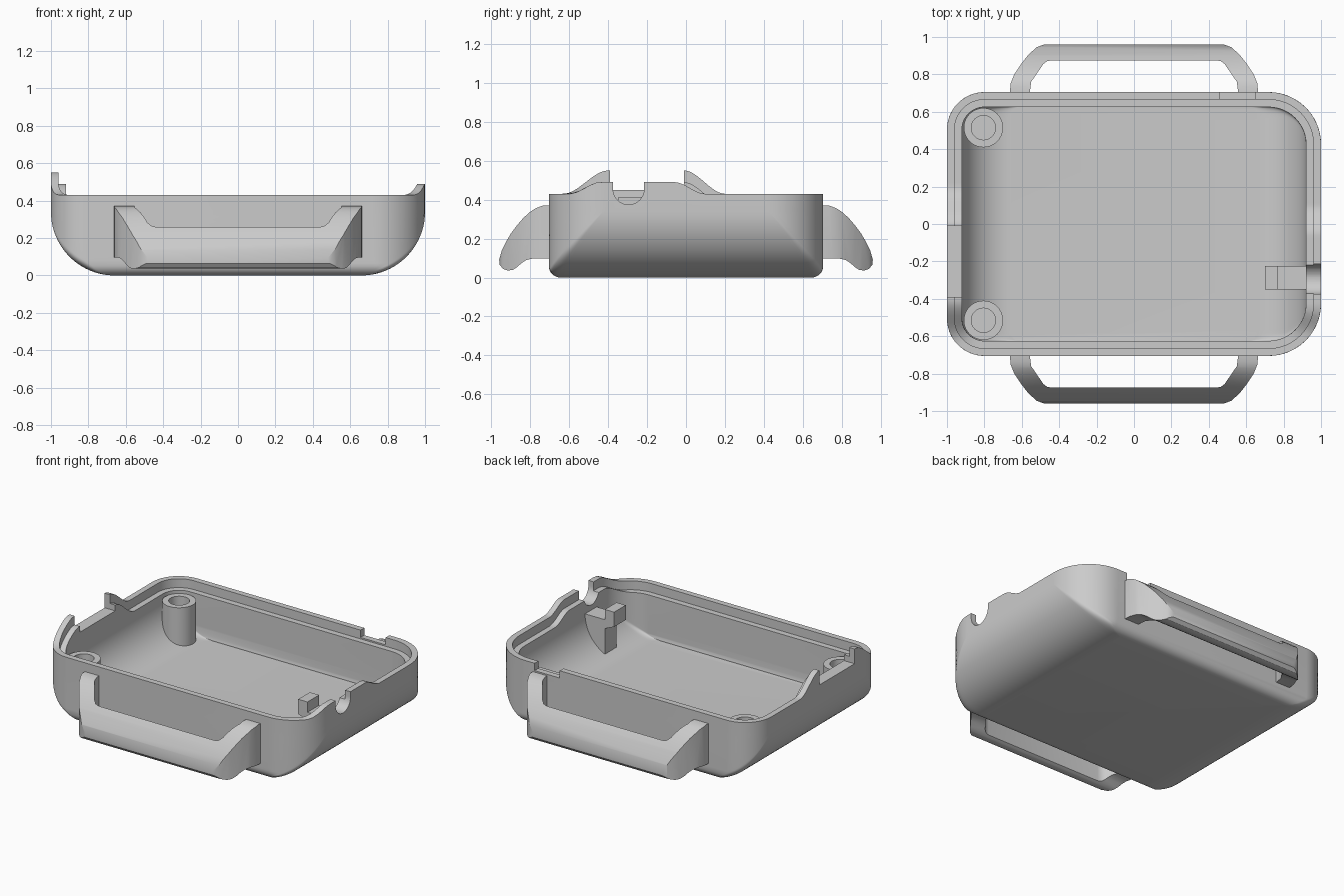
import bpy, bmesh
from math import sin, cos, pi, sqrt, atan2

if "Cube" in bpy.data.objects:
    bpy.data.objects.remove(bpy.data.objects["Cube"])

FLOOR, RIM, LEDGE, R_IN = 0.08, 0.43, 0.06, 0.26


def make(name, bm):
    bmesh.ops.remove_doubles(bm, verts=bm.verts, dist=0.0003)
    bmesh.ops.recalc_face_normals(bm, faces=bm.faces)
    me = bpy.data.meshes.new(name)
    bm.to_mesh(me)
    bm.free()
    ob = bpy.data.objects.new(name, me)
    bpy.context.collection.objects.link(ob)
    return ob


def loft(name, rings):
    """Skin equal-length closed rings and cap both ends."""
    bm = bmesh.new()
    vs = [[bm.verts.new(p) for p in r] for r in rings]
    n = len(vs[0])
    for a, b in zip(vs, vs[1:]):
        for i in range(n):
            j = (i + 1) % n
            bm.faces.new((a[i], a[j], b[j], b[i]))
    bm.faces.new(vs[0])
    bm.faces.new(vs[-1])
    return make(name, bm)


def prism(name, pts, axis, lo, hi):
    place = {'x': lambda a, b, t: (t, a, b),
             'y': lambda a, b, t: (a, t, b),
             'z': lambda a, b, t: (a, b, t)}[axis]
    return loft(name, [[place(a, b, t) for a, b in pts] for t in (lo, hi)])


def rect(a0, a1, b0, b1):
    return [(a0, b0), (a1, b0), (a1, b1), (a0, b1)]


def boolean(ob, other, op):
    m = ob.modifiers.new(op, 'BOOLEAN')
    m.object, m.operation, m.solver = other, op, 'EXACT'
    bpy.context.view_layer.objects.active = ob
    bpy.ops.object.modifier_apply(modifier=m.name)
    bpy.data.objects.remove(other)


def smooth(ob):
    bpy.ops.object.select_all(action='DESELECT')
    ob.select_set(True)
    bpy.context.view_layer.objects.active = ob
    bpy.ops.object.shade_smooth_by_angle(angle=0.55)


def fillet(z, z0, r):
    """Inset of a wall at height z above a bottom fillet of radius r."""
    d = max(0, r - (z - z0))
    return r - sqrt(max(0, r * r - d * d))


def corner(r, inset, hx, hy, q):
    """Quarter outline: big plan arc trimmed at x = hx, blended with radius q."""
    cx, cy, r = 1 - r, .705 - r, r - inset
    qx = hx - q
    d = max(0, qx - cx)
    qy = cy + sqrt(max(0, (r - q) ** 2 - d * d))
    phi = atan2(qy - cy, d)
    pts = [(qx + q * cos(phi * k / 6), qy + q * sin(phi * k / 6)) for k in range(7)]
    if qx > cx:
        for k in range(1, 13):
            a = phi + (pi / 2 - phi) * k / 12
            pts.append((cx + r * cos(a), cy + r * sin(a)))
    else:
        pts += [pts[-1]] * 12
    return [(x, min(y, hy)) for x, y in pts]


def section(inset, z, z0, rx, ry):
    """Closed tray outline at height z; larger corners on the right."""
    hx = 1 - inset - fillet(z, z0, rx)
    hy = .705 - inset - fillet(z, z0, ry)
    q = .06 - inset / 4
    rt, lf = corner(.28, inset, hx, hy, q), corner(.2, inset, hx, hy, q)
    out = rt + [(-x, y) for x, y in reversed(lf)]
    out += [(-hx, lf[0][1] * (1 - k / 30)) for k in range(1, 60)]
    out += [(-x, -y) for x, y in lf] + [(x, -y) for x, y in reversed(rt)]
    out += [(hx, rt[0][1] * (k / 30 - 1)) for k in range(1, 60)]
    return [(x, y, z) for x, y in out]


def step(a, b, t):
    t = min(1, max(0, (t - a) / (b - a)))
    return t * t * (3 - 2 * t)


def rim(x, y):
    if x < 0:
        return RIM + .12 * step(-.63, -.40, y) * (1 - step(-.01, .2, y))
    return RIM + .06 * step(-.6, -.44, y) * (1 - step(-.06, .1, y))


def top(inset, drop):
    return [(x, y, rim(x, y) - drop) for x, y, z in section(inset, 1, 0, .1, .1)]


# Tray shell: outside, stepped rim, inside
N = 20
ang = [k * pi / 2 / N for k in range(N + 1)]
rings = [section(0, .34 * (1 - cos(a)), 0, .34, .06) for a in ang]
rings += [top(0, 0), top(.04, 0), top(.04, LEDGE), top(.08, LEDGE)]
rings += [section(.08, FLOOR + R_IN * (1 - cos(a)), FLOOR, R_IN, .0001) for a in reversed(ang)]
tray = loft("tray_shell", rings)

# Openings in the left, right and back walls
u_notch = [(-.375, .7)] + [(-.295 - .08 * cos(k * pi / 20), .455 - .08 * sin(k * pi / 20))
                           for k in range(21)] + [(-.215, .7)]
boolean(tray, prism("left_cut", rect(-.39, -.01, .45, .7), 'x', -1.1, -.85), 'DIFFERENCE')
boolean(tray, prism("right_cut", u_notch, 'x', .85, 1.1), 'DIFFERENCE')
boolean(tray, prism("back_cut", rect(.46, .65, .38, .6), 'y', .6, .8), 'DIFFERENCE')
smooth(tray)

# Carry handles: curved side profile trimmed by a U-shaped plan
side = [(.68, .37), (.735, .37), (.77, .357), (.80, .338), (.835, .307), (.87, .266), (.90, .226),
        (.925, .183), (.947, .137), (.96, .092), (.957, .065), (.94, .044), (.915, .036),
        (.89, .039), (.87, .052), (.845, .074), (.82, .09), (.79, .097), (.68, .097)]
half = [(.665, .68), (.66, .75), (.64, .80), (.60, .86), (.565, .905), (.52, .945), (.46, .968)]
hole = [(.44, .875), (.465, .87), (.485, .855), (.55, .76), (.56, .68)]
# right leg outside, left leg outside, then back along the opening
outline = half + [(-x, y) for x, y in reversed(half)]
outline += [(-x, y) for x, y in reversed(hole)] + hole
for name, s in (("front_handle", -1), ("back_handle", 1)):
    grip = prism(name, [(s * y, z) for y, z in side], 'x', -.8, .8)
    boolean(grip, prism("handle_plan", [(x, s * y) for x, y in outline], 'z', -.2, .6), 'INTERSECT')
    smooth(grip)


def post_ring(py, r, z=None):
    """Circle at height z, or following the curved floor when z is None."""
    out = []
    for k in range(40):
        x, y = -.805 + r * cos(k * pi / 20), py + r * sin(k * pi / 20)
        d = max(0, -x - (.92 - R_IN))
        foot = FLOOR + R_IN - sqrt(max(0, R_IN ** 2 - d * d)) - .015
        out.append((x, y, foot if z is None else z))
    return out


# Screw posts on the left
for name, py in (("front_screw_post", -.515), ("back_screw_post", .515)):
    smooth(loft(name, [post_ring(py, .105), post_ring(py, .105, .35),
                       post_ring(py, .065, .35), post_ring(py, .065, .2)]))

# Cable clip behind the right notch
clip = [(.94, .34), (.77, .34), (.77, .41), (.70, .41), (.70, .31), (.77, .28),
        (.77, .09), (.82, .11), (.90, .19), (.94, .27)]
prism("cable_clip", clip, 'y', -.35, -.225)
